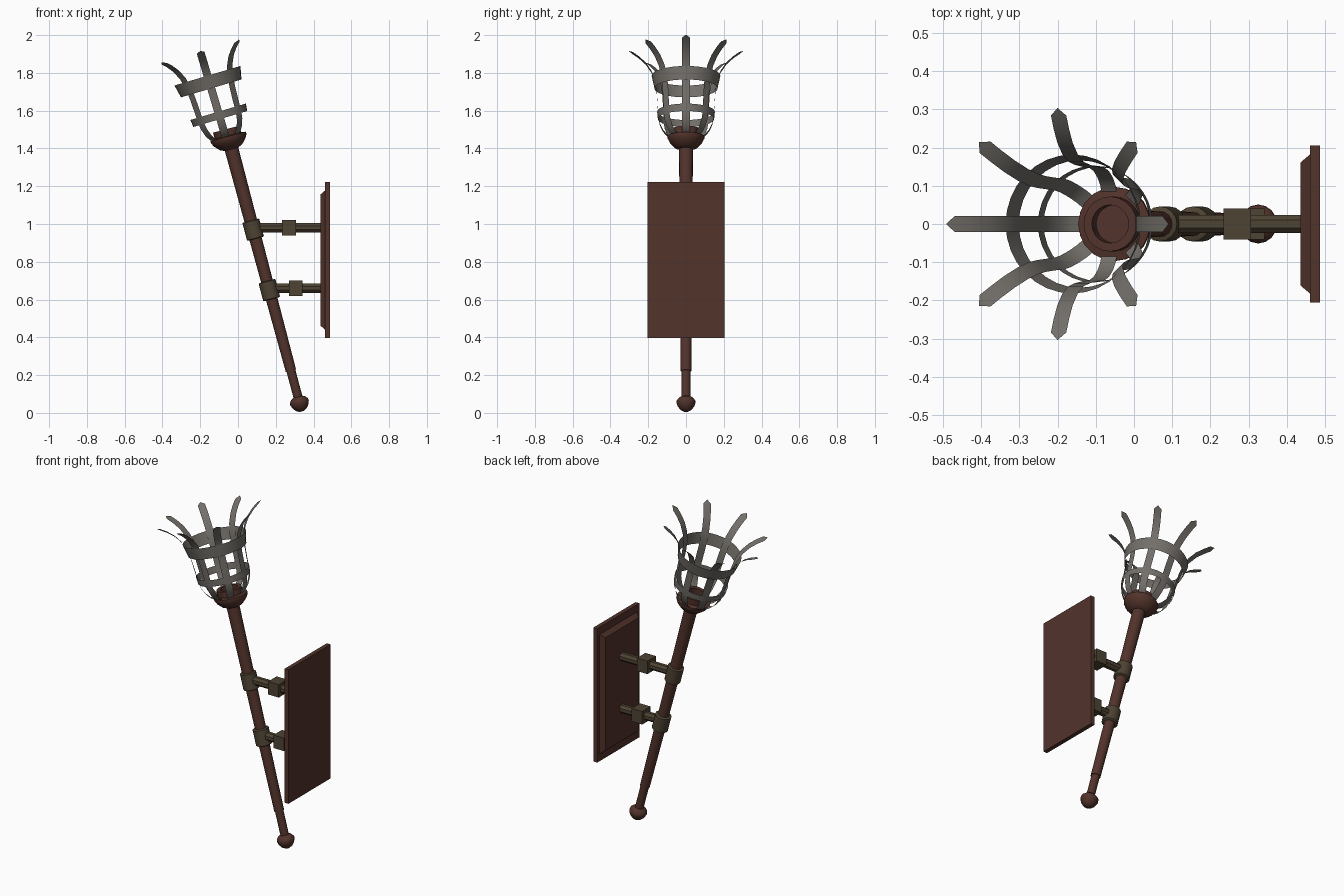
import bpy, bmesh, math
from mathutils import Matrix, Vector

if "Cube" in bpy.data.objects:
    bpy.data.objects.remove(bpy.data.objects["Cube"])


def material(name, rgb):
    m = bpy.data.materials.new(name)
    m.diffuse_color = (*rgb, 1)
    m.use_nodes = True
    m.node_tree.nodes["Principled BSDF"].inputs["Base Color"].default_value = m.diffuse_color
    return m


RED = material("red_brown_wood", (0.085, 0.033, 0.024))
BRONZE = material("dark_bronze", (0.075, 0.056, 0.033))
IRON = material("grey_iron", (0.17, 0.157, 0.14))

# Frames: the handle leans 15 degrees, the basket slightly more
HANDLE = Matrix.Translation((0.34, 0, 0)) @ Matrix.Rotation(math.radians(-15), 4, 'Y')
BASKET = Matrix.Translation((-0.058, 0, 1.435)) @ Matrix.Rotation(math.radians(-16.5), 4, 'Y')


def finish(name, bm, mat, frame=None, smooth=True, solid=True):
    if solid:
        bmesh.ops.recalc_face_normals(bm, faces=bm.faces)
    me = bpy.data.meshes.new(name)
    bm.to_mesh(me)
    bm.free()
    me.materials.append(mat)
    ob = bpy.data.objects.new(name, me)
    bpy.context.collection.objects.link(ob)
    if frame is not None:
        ob.matrix_world = frame
    if smooth:
        bpy.ops.object.select_all(action='DESELECT')
        ob.select_set(True)
        bpy.context.view_layer.objects.active = ob
        bpy.ops.object.shade_smooth_by_angle(angle=math.radians(35))
    return ob


def lathe(name, profile, mat, frame, sides=16, caps=True, turn=0.0, smooth=True):
    """Revolve (radius, height) points around local z."""
    bm = bmesh.new()
    rings = []
    for r, h in profile:
        rings.append([bm.verts.new((r * math.cos(turn + 2 * math.pi * i / sides),
                                    r * math.sin(turn + 2 * math.pi * i / sides), h))
                      for i in range(sides)])
    for a, b in zip(rings, rings[1:]):
        for i in range(sides):
            j = (i + 1) % sides
            bm.faces.new((a[i], a[j], b[j], b[i]))
    if caps:
        bm.faces.new(rings[0][::-1])
        bm.faces.new(rings[-1])
    return finish(name, bm, mat, frame, smooth, solid=caps)


def block(name, x0, x1, hy, z0, z1, mat, front_inset=0.0):
    """Box from x0 to x1; the x0 face may be inset to slope the sides."""
    bm = bmesh.new()
    loops = []
    for x, d in ((x0, front_inset), (x1, 0)):
        loops.append([bm.verts.new((x, y, z)) for y, z in
                      ((-hy + d, z0 + d), (hy - d, z0 + d), (hy - d, z1 - d), (-hy + d, z1 - d))])
    a, b = loops
    bm.faces.new(a)
    bm.faces.new(b)
    for i in range(4):
        j = (i + 1) % 4
        bm.faces.new((a[i], a[j], b[j], b[i]))
    return finish(name, bm, mat, smooth=False)


# Handle, end knob and cup
lathe("handle", [(0.024, 0.05), (0.024, 0.23), (0.028, 0.23), (0.037, 1.47)], RED, HANDLE)
lathe("end_knob", [(0.012, 0.008), (0.03, 0.018), (0.044, 0.036), (0.051, 0.056),
                   (0.049, 0.068), (0.036, 0.083), (0.024, 0.088)], RED, HANDLE)
lathe("cup", [(0.036, 1.445), (0.06, 1.455), (0.086, 1.482), (0.097, 1.503), (0.097, 1.515),
              (0.072, 1.52), (0.072, 1.555), (0.05, 1.555), (0.05, 1.51)], RED, HANDLE, 20)

# Basket hoops, single sheets
lathe("lower_hoop", [(0.149, 0.126), (0.153, 0.166)], IRON, BASKET, 32, caps=False)
lathe("upper_hoop", [(0.167, 0.295), (0.182, 0.365)], IRON, BASKET, 32, caps=False)

# Eight flared basket straps with pointed tips
PATH = [(0.07, 0.02), (0.1, 0.035), (0.122, 0.062), (0.139, 0.098), (0.147, 0.137), (0.15, 0.2),
        (0.155, 0.273), (0.163, 0.33), (0.182, 0.385), (0.213, 0.432), (0.25, 0.467), (0.284, 0.491)]
TIP = (0.304, 0.502)
for k in range(8):
    bm = bmesh.new()
    rows = [[bm.verts.new((r, w, s)) for w in (-0.021, 0.021)] for r, s in PATH]
    for a, b in zip(rows, rows[1:]):
        bm.faces.new((a[0], a[1], b[1], b[0]))
    tip = bm.verts.new((TIP[0], 0, TIP[1]))
    bm.faces.new((rows[-1][0], rows[-1][1], tip))
    finish(f"basket_strap_{k + 1}", bm, IRON,
           BASKET @ Matrix.Rotation(k * math.pi / 4, 4, 'Z'), solid=False)

# Two wall brackets: collar on the handle, octagonal arm, square block
for label, z, bx in (("upper", 0.98, 0.27), ("lower", 0.66, 0.306)):
    t = (z - 0.01) / math.cos(math.radians(15))
    lathe(f"{label}_collar", [(0.04, t - 0.05), (0.046, t - 0.046), (0.046, t + 0.046),
                              (0.04, t + 0.05)], BRONZE, HANDLE, 16)
    start = 0.34 - 0.268 * z + 0.01
    arm = Matrix.Translation((start, 0, z)) @ Matrix.Rotation(math.pi / 2, 4, 'Y')
    lathe(f"{label}_arm", [(0.026, 0), (0.026, 0.445 - start)], BRONZE, arm, 8,
          turn=math.pi / 8, smooth=False)
    block(f"{label}_block", bx - 0.036, bx + 0.036, 0.041, z - 0.04, z + 0.04, BRONZE)

# Wall plate with a raised, sloped panel
block("wall_plate", 0.461, 0.487, 0.205, 0.397, 1.222, RED)
block("plate_panel", 0.436, 0.462, 0.183, 0.44, 1.178, RED, front_inset=0.022)
